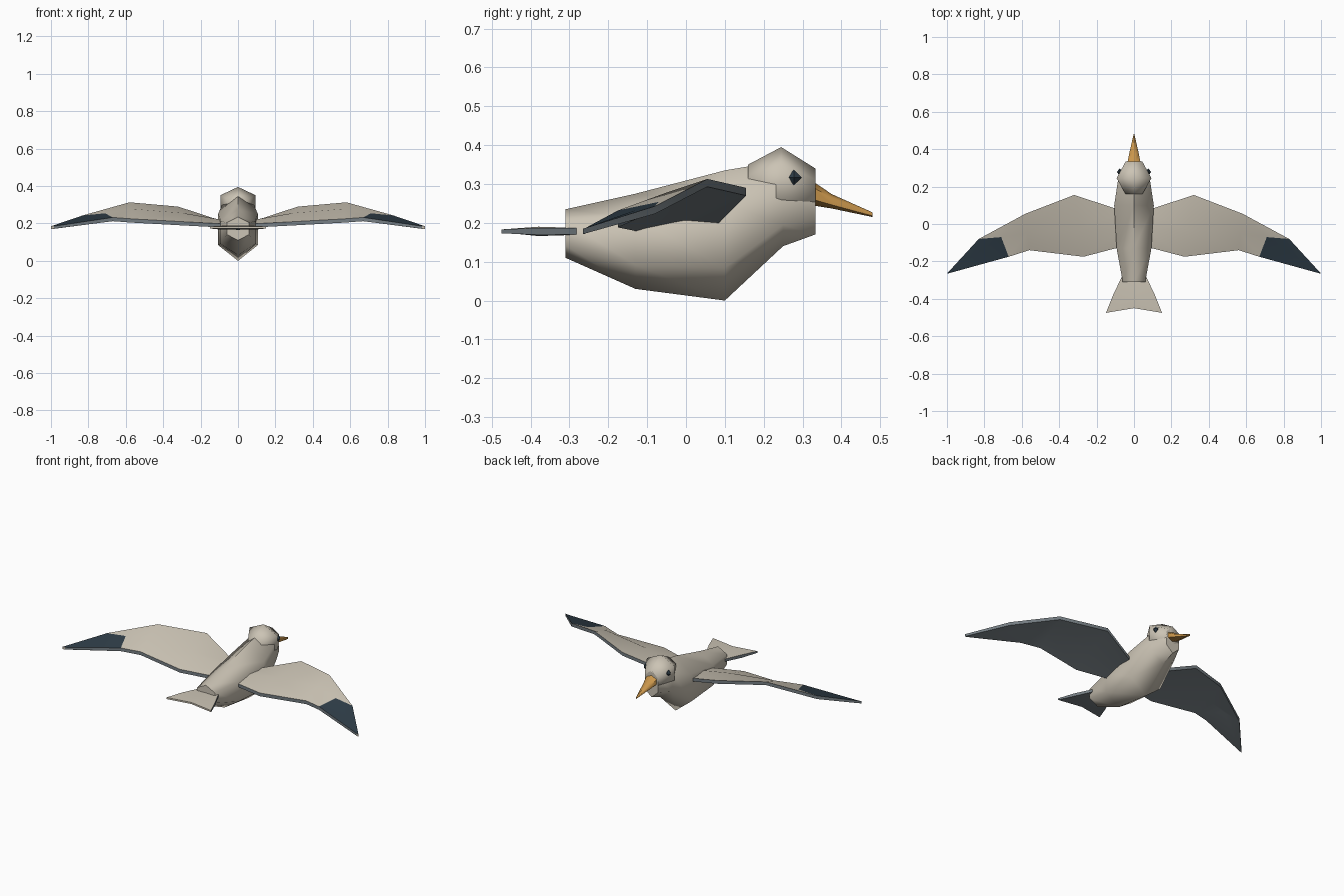
import bpy, bmesh, math

cube = bpy.data.objects.get("Cube")
if cube:
    bpy.data.objects.remove(cube, do_unlink=True)


def material(name, r, g, b):
    m = bpy.data.materials.new(name)
    m.use_nodes = True
    m.diffuse_color = (r, g, b, 1)
    m.node_tree.nodes["Principled BSDF"].inputs["Base Color"].default_value = (r, g, b, 1)
    return m


CREAM = material("cream feathers", 0.60, 0.55, 0.46)
GREY = material("slate underside", 0.18, 0.21, 0.23)
NAVY = material("dark wing tip", 0.027, 0.045, 0.062)
ORANGE = material("orange beak", 0.58, 0.30, 0.07)


def loft(name, rings, mats, rule=None, mirror=False, angle=65):
    """Skin closed rings of points; rule(segment, side) picks the material."""
    bm = bmesh.new()
    vs = [[bm.verts.new(p) for p in ring] for ring in rings]
    n = len(vs[0])
    for s in range(len(vs) - 1):
        for i in range(n):
            j = (i + 1) % n
            f = bm.faces.new((vs[s][i], vs[s][j], vs[s + 1][j], vs[s + 1][i]))
            f.material_index = rule(s, i) if rule else 0
    bm.faces.new(vs[0])
    bm.faces.new(vs[-1])
    bmesh.ops.recalc_face_normals(bm, faces=bm.faces)
    return finish(name, bm, mats, mirror, angle)


def finish(name, bm, mats, mirror, angle):
    me = bpy.data.meshes.new(name)
    bm.to_mesh(me)
    bm.free()
    ob = bpy.data.objects.new(name, me)
    bpy.context.collection.objects.link(ob)
    for m in mats:
        me.materials.append(m)
    bpy.ops.object.select_all(action='DESELECT')
    ob.select_set(True)
    bpy.context.view_layer.objects.active = ob
    if angle:
        bpy.ops.object.shade_smooth_by_angle(angle=math.radians(angle))
    if mirror:
        ob.modifiers.new("Mirror", 'MIRROR').use_mirror_merge = False
    return ob


def hexagon(y, w, low, high):
    """Six-sided section across y with its points at the top and bottom."""
    a, b = low + (high - low) * 0.25, low + (high - low) * 0.75
    return [(0, y, high), (w, y, b), (w, y, a), (0, y, low), (-w, y, a), (-w, y, b)]


# Body, head and beak, each from tail end to front
loft("body", [hexagon(*s) for s in (
    (-0.31, 0.06, 0.11, 0.235), (-0.13, 0.093, 0.03, 0.275), (0.10, 0.106, 0.0, 0.335),
    (0.25, 0.083, 0.14, 0.36), (0.333, 0.045, 0.17, 0.335))], [CREAM])
loft("head", [hexagon(*s) for s in (
    (0.16, 0.045, 0.235, 0.35), (0.245, 0.093, 0.22, 0.395), (0.333, 0.045, 0.225, 0.34))], [CREAM])
loft("beak", [hexagon(*s) for s in (
    (0.325, 0.036, 0.245, 0.308), (0.375, 0.026, 0.237, 0.274), (0.48, 0.002, 0.215, 0.227))], [ORANGE])

# Eyes
bm = bmesh.new()
bmesh.ops.create_icosphere(bm, subdivisions=1, radius=0.02)
bm.clear()
poles = [bm.verts.new((0.077 + d, 0.278, 0.317)) for d in (-0.02, 0.014)]
rim = [bm.verts.new((0.077, 0.278 + 0.02 * math.cos(k * math.pi / 2),
                     0.317 + 0.02 * math.sin(k * math.pi / 2))) for k in range(4)]
for p in poles:
    for k in range(4):
        bm.faces.new((p, rim[k], rim[(k + 1) % 4]))
bmesh.ops.recalc_face_normals(bm, faces=bm.faces)
finish("eyes", bm, [NAVY], True, 0)


# Wings: sections of leading edge, mid chord and trailing edge from root to tip
def wing_section(lead, mid, trail, t):
    top = [(x, y, z + t) for x, y, z in (lead, mid, trail)]
    under = [(x, y, z - t) for x, y, z in (trail, mid, lead)]
    return top + under


wing = [
    wing_section((0.06, 0.07, 0.195), (0.06, -0.03, 0.205), (0.06, -0.12, 0.187), 0.010),
    wing_section((0.32, 0.155, 0.28), (0.29, -0.03, 0.245), (0.27, -0.175, 0.198), 0.010),
    wing_section((0.58, 0.055, 0.303), (0.57, -0.05, 0.268), (0.56, -0.14, 0.214), 0.010),
    wing_section((0.83, -0.08, 0.233), (0.71, -0.07, 0.244), (0.67, -0.175, 0.222), 0.010),
    wing_section((1.0, -0.265, 0.178), (0.992, -0.264, 0.178), (0.985, -0.262, 0.178), 0.007)]
loft("wings", wing, [CREAM, NAVY, GREY],
     lambda s, i: 2 if i > 1 else (1 if s == 3 else 0), True, 40)

# Forked tail, half mirrored
tail = [[(x, y, 0.178 + d * t) for x, y, t in row for d in (1, -1)] for row in (
    ((0, -0.25, 0.008), (0.05, -0.25, 0.008)),
    ((0, -0.38, 0.012), (0.112, -0.38, 0.009)),
    ((0, -0.45, 0.005), (0.15, -0.475, 0.005)))]
tail = [[r[0], r[2], r[3], r[1]] for r in tail]
loft("tail", tail, [CREAM, GREY], lambda s, i: 0 if i == 0 else 1, True, 40)
